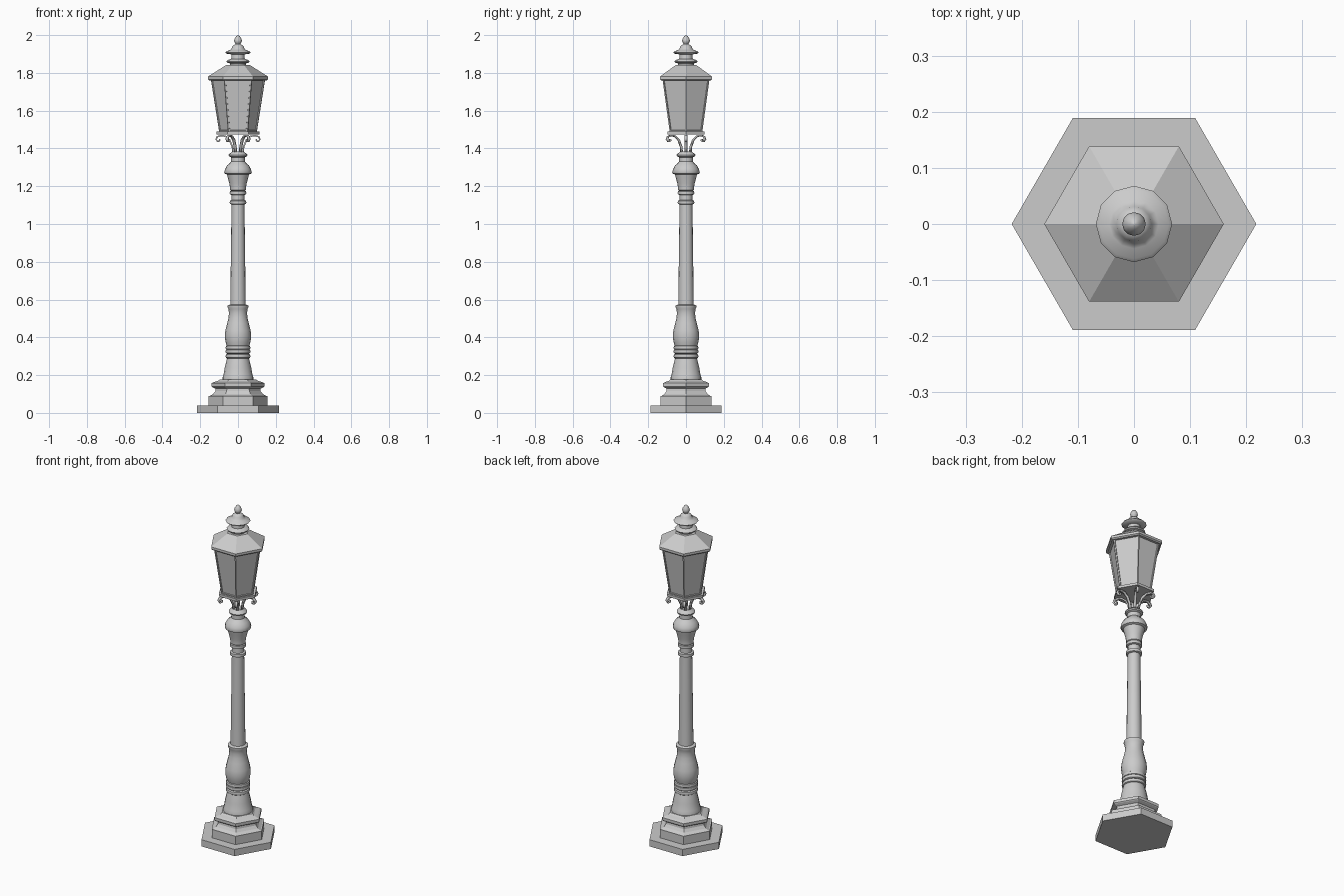
import bpy, bmesh, math
from mathutils import Vector

if "Cube" in bpy.data.objects:
    bpy.data.objects.remove(bpy.data.objects["Cube"])


def finish(bm, name, angle=None):
    bmesh.ops.recalc_face_normals(bm, faces=bm.faces)
    mesh = bpy.data.meshes.new(name)
    bm.to_mesh(mesh)
    bm.free()
    ob = bpy.data.objects.new(name, mesh)
    bpy.context.collection.objects.link(ob)
    if angle:
        bpy.ops.object.select_all(action='DESELECT')
        ob.select_set(True)
        bpy.context.view_layer.objects.active = ob
        bpy.ops.object.shade_smooth_by_angle(angle=math.radians(angle))
    return ob


def lathe_mesh(profile, sides):
    # Revolve (radius, z) points and cap both ends; also return the side faces
    bm = bmesh.new()
    rings = [[bm.verts.new((r * math.cos(2 * math.pi * i / sides),
                            r * math.sin(2 * math.pi * i / sides), z))
              for i in range(sides)] for r, z in profile]
    walls = []
    for a, b in zip(rings, rings[1:]):
        for i in range(sides):
            j = (i + 1) % sides
            walls.append(bm.faces.new((a[i], a[j], b[j], b[i])))
    bm.faces.new(rings[0][::-1])
    bm.faces.new(rings[-1])
    return bm, walls


def lathe(name, profile, sides=16, angle=40):
    return finish(lathe_mesh(profile, sides)[0], name, angle)


def hexagon(name, profile):
    return finish(lathe_mesh(profile, 6)[0], name)


# Stepped hexagonal base
hexagon("base_slab", [(.218, 0), (.218, .04)])
hexagon("base_step", [(.157, .04), (.157, .09)])
hexagon("base_moulding", [(.149, .09), (.132, .10), (.12, .115), (.118, .128),
                          (.136, .136), (.14, .14), (.14, .157), (.128, .163),
                          (.105, .17), (.095, .178)])

# Turned lower column
lathe("lower_pedestal", [(.082, .175), (.082, .188), (.077, .20), (.07, .24),
                         (.063, .27), (.058, .29)])
for z in (.30, .325, .345):
    lathe("pedestal_ring", [(.058, z - .012), (.064, z - .008), (.066, z),
                            (.064, z + .008), (.058, z + .012)])
lathe("baluster", [(.058, .35), (.066, .375), (.07, .405), (.067, .435),
                   (.057, .475), (.05, .505), (.048, .53), (.051, .55),
                   (.055, .56), (.055, .568), (.043, .574)])

# Shaft and collars
lathe("shaft", [(.041, .57), (.034, 1.12), (.034, 1.19)])
for z in (1.115, 1.165):
    lathe("shaft_collar", [(.034, z - .012), (.043, z - .008), (.044, z),
                           (.043, z + .008), (.034, z + .012)])

# Capital below the lantern
lathe("capital", [(.036, 1.175), (.042, 1.18), (.042, 1.19), (.046, 1.215),
                  (.054, 1.245), (.058, 1.262), (.07, 1.267), (.073, 1.274),
                  (.068, 1.292), (.057, 1.311), (.043, 1.323), (.037, 1.33),
                  (.037, 1.353), (.048, 1.358), (.05, 1.365), (.046, 1.372),
                  (.035, 1.378), (.03, 1.384)])

# Six scrolled straps carrying the lantern
path = [(.026, 1.375), (.03, 1.41), (.045, 1.445), (.068, 1.465), (.092, 1.468),
        (.110, 1.462), (.116, 1.449), (.109, 1.438), (.098, 1.439), (.096, 1.449)]
for k in range(6):
    a = k * math.pi / 3
    out = Vector((math.cos(a), math.sin(a), 0))
    side = Vector((-math.sin(a), math.cos(a), 0)) * .007
    bm = bmesh.new()
    rows = []
    for r, z in path:
        p = out * r + Vector((0, 0, z))
        rows.append((bm.verts.new(p - side), bm.verts.new(p + side)))
    for p, q in zip(rows, rows[1:]):
        bm.faces.new((p[0], p[1], q[1], q[0]))
    arm = finish(bm, "scroll_bracket", 40)
    solid = arm.modifiers.new("thickness", 'SOLIDIFY')
    solid.thickness = .008
    solid.offset = 0

# Lantern: floor plate, body with recessed panes, roof
hexagon("lantern_floor", [(.113, 1.474), (.113, 1.489)])
bm, walls = lathe_mesh([(.1, 1.489), (.144, 1.768)], 6)
bm.normal_update()
bmesh.ops.inset_individual(bm, faces=walls, thickness=.01, depth=0)
bmesh.ops.inset_individual(bm, faces=walls, thickness=.0005, depth=-.006)
finish(bm, "lantern_body")
hexagon("lantern_roof", [(.152, 1.76), (.16, 1.766), (.16, 1.78), (.062, 1.842)])

# Vent, cap and finial
lathe("roof_vent", [(.042, 1.835), (.042, 1.85), (.058, 1.854), (.062, 1.86),
                    (.056, 1.868), (.036, 1.873), (.034, 1.902)], 12)
lathe("vent_cap", [(.034, 1.898), (.062, 1.902), (.068, 1.908), (.062, 1.914),
                   (.044, 1.92), (.034, 1.928), (.031, 1.94), (.022, 1.948),
                   (.011, 1.952)], 12)
lathe("finial", [(.01, 1.947), (.012, 1.953), (.019, 1.962), (.021, 1.97),
                 (.018, 1.982), (.01, 1.994), (.002, 2.0)], 12)
